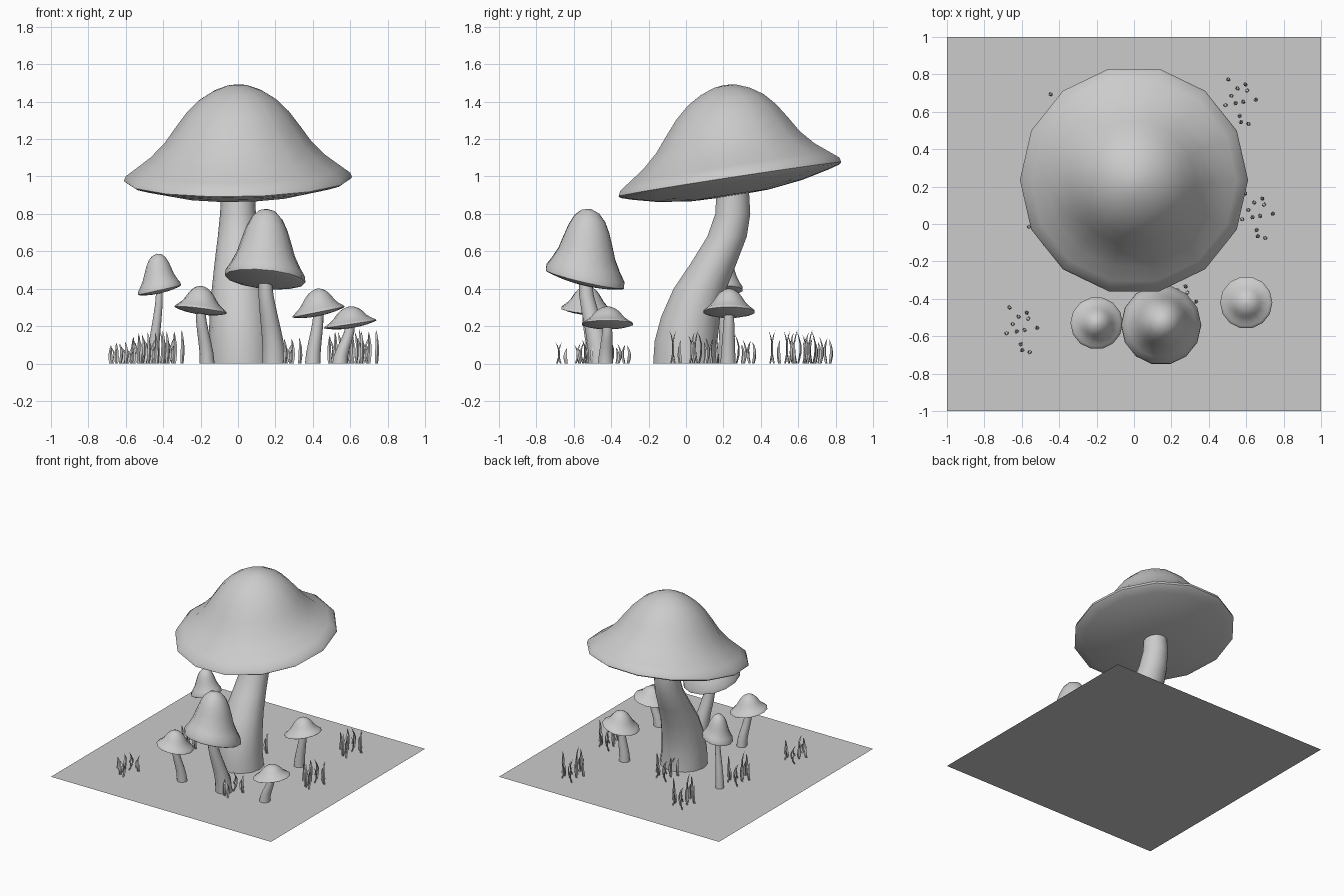
import bpy, bmesh, math, random
from mathutils import Vector

if "Cube" in bpy.data.objects:
    bpy.data.objects.remove(bpy.data.objects["Cube"])

random.seed(4)


def finish(name, bm):
    bmesh.ops.recalc_face_normals(bm, faces=bm.faces)
    me = bpy.data.meshes.new(name)
    bm.to_mesh(me)
    bm.free()
    me.shade_smooth()
    me.set_sharp_from_angle(angle=math.radians(50))
    ob = bpy.data.objects.new(name, me)
    bpy.context.collection.objects.link(ob)
    return ob


def loft(bm, rings, sides, place=lambda p: p, flat=1.0, turn=0.0):
    """Skin circles (x, y, z, radius); radius 0 makes a pole."""
    loops = []
    for x, y, z, r in rings:
        pts = []
        for i in range(1 if r == 0 else sides):
            a = math.tau * i / sides
            u, v = r * math.cos(a), r * flat * math.sin(a)
            c, s = math.cos(turn), math.sin(turn)
            pts.append(bm.verts.new(place(Vector((x + u * c - v * s, y + u * s + v * c, z)))))
        loops.append(pts)
    for a, b in zip(loops, loops[1:]):
        for i in range(sides):
            j = (i + 1) % sides
            f = []
            for v in (a[i % len(a)], a[j % len(a)], b[j % len(b)], b[i % len(b)]):
                if v not in f:
                    f.append(v)
            bm.faces.new(f)


# Cap profiles as (radius, height), both relative to rim radius and cap height
WIDE = [(1, 0), (0.985, .05), (.9, .125), (.77, .24), (.645, .39), (.55, .55),
        (.45, .71), (.34, .84), (.22, .93), (.1, .985), (0, 1)]
BELL = [(1, 0), (.99, .08), (.86, .2), (.72, .36), (.62, .54), (.52, .71),
        (.39, .86), (.22, .96), (0, 1)]
UNDER = [(0, -.15), (.35, -.14), (.65, -.1), (.88, -.045), (.98, -.015)]


def cap(name, profile, centre, radius, height, sx, sy):
    c = Vector(centre)

    # Tilt the rim while keeping the crown nearly above it
    def place(p):
        lift = max(p.z, 0)
        return c + Vector((p.x - .35 * sx * lift, p.y - .35 * sy * lift, p.z + sx * p.x + sy * p.y))

    rings = [(0, 0, h * radius, r * radius) for r, h in UNDER]
    rings += [(0, 0, h * height, r * radius) for r, h in profile]
    bm = bmesh.new()
    loft(bm, rings, 14, place)
    finish(name, bm)


def stem(name, rings):
    bm = bmesh.new()
    loft(bm, rings, 14)
    finish(name, bm)


# Ground sheet
bm = bmesh.new()
bmesh.ops.create_grid(bm, x_segments=1, y_segments=1, size=1)
finish("ground", bm)

# Large mushroom
cap("large_cap", WIDE, (0, .235, .985), .61, .505, .016, .153)
stem("large_stem", [(0.02, 0, 0, .18), (.015, .0, .12, .172), (.01, .025, .25, .162),
                    (.005, .075, .4, .145), (0, .15, .54, .125), (0, .22, .68, .108),
                    (0, .25, .8, .096), (0, .25, .94, .088)])

# Small mushrooms: profile, cap centre, radius, height, rim slopes, stem foot, foot and neck radius
small = [
    ("bell", BELL, (.145, -.54, .452), .215, .375, -.09, -.23, (.195, -.46), .065, .034),
    ("right", WIDE, (.6, -.42, .21), .14, .095, .15, .0, (.545, -.43), .042, .024),
    ("left", WIDE, (-.2, -.53, .285), .14, .13, -.13, -.08, (-.165, -.49), .04, .025),
    ("back_right", WIDE, (.43, .23, .275), .14, .125, .2, 0, (.4, .225), .042, .026),
    ("back_left", BELL, (-.42, .19, .392), .115, .195, .22, 0, (-.455, .21), .033, .017),
]
for name, prof, c, rad, hgt, sx, sy, foot, r0, r1 in small:
    cap(name + "_cap", prof, c, rad, hgt, sx, sy)
    rings = []
    for k in range(6):
        t = k / 5
        s = t * t * (3 - 2 * t)
        rings.append((foot[0] + (c[0] - foot[0]) * s, foot[1] + (c[1] - foot[1]) * s,
                      c[2] * t, r0 + (r1 - r0) * t))
    stem(name + "_stem", rings)

# Grass clumps: one scatter of curved blades repeated at several spots
SCATTER = [(-.07, .12), (-.02, .07), (.04, .06), (.08, .02), (-.05, .03), (-.08, -.02),
           (.01, 0), (-.01, -.07), (0, -.1), (.04, -.12), (.03, .1), (-.03, .0)]
blades = [(x, y, random.uniform(.11, .19), random.uniform(0, math.tau)) for x, y in SCATTER]
clumps = [(.57, .65, 1), (.66, .04, 1), (-.6, -.57, .65), (-.38, .57, 1),
          (-.48, 0, .95), (.25, -.43, .75), (0, .24, .9)]
for n, (cx, cy, s) in enumerate(clumps):
    bm = bmesh.new()
    for x, y, h, a in blades:
        rings = []
        for t, bow, r in ((0, 0, .009), (.3, .011, .011), (.6, .012, .009), (.85, .002, .005), (1, -.008, 0)):
            rings.append((cx + x + bow * math.cos(a), cy + y + bow * math.sin(a), h * s * t, r))
        loft(bm, rings, 4, flat=.5, turn=a + math.pi / 2)
    finish("grass_clump_%d" % (n + 1), bm)
